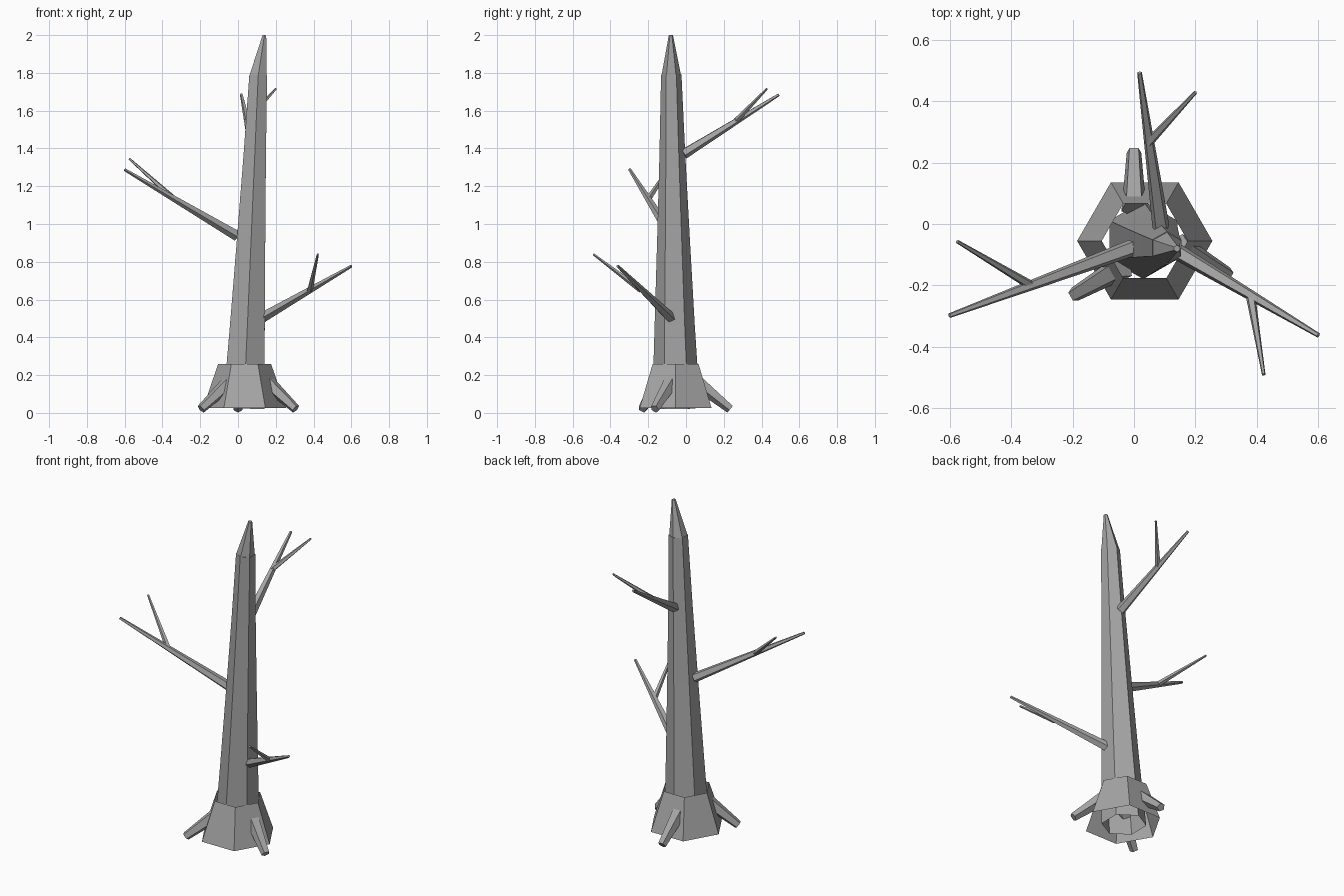
import bpy, bmesh, math
from mathutils import Vector

if "Cube" in bpy.data.objects:
    bpy.data.objects.remove(bpy.data.objects["Cube"])

bark = bpy.data.materials.new("grey bark")
bark.diffuse_color = (0.38, 0.38, 0.38, 1)
bark.use_nodes = True
bark.node_tree.nodes["Principled BSDF"].inputs["Base Color"].default_value = bark.diffuse_color


def make_object(name, bm):
    mesh = bpy.data.meshes.new(name)
    bm.to_mesh(mesh)
    bm.free()
    mesh.materials.append(bark)
    obj = bpy.data.objects.new(name, mesh)
    bpy.context.collection.objects.link(obj)


def tube(name, stations, sides, phase=0.0, cap_start=False, cap_end=True):
    """Faceted tube through (point, radius) stations; rings lie square to its axis."""
    bm = bmesh.new()
    pts = [Vector(p) for p, r in stations]
    axis = (pts[-1] - pts[0]).normalized()
    steep = axis.z > 0.9
    # u is horizontal, v points up (or along +y for the trunk)
    u = Vector((0, 1, 0)).cross(axis).normalized() if steep else axis.cross(Vector((0, 0, 1))).normalized()
    v = axis.cross(u) if steep else u.cross(axis)
    rings = []
    for p, (_, r) in zip(pts, stations):
        ring = []
        for i in range(sides):
            a = math.radians(phase) + 2 * math.pi * i / sides
            ring.append(bm.verts.new(p + r * (math.cos(a) * u + math.sin(a) * v)))
        rings.append(ring)
    for lo, hi in zip(rings, rings[1:]):
        for i in range(sides):
            j = (i + 1) % sides
            bm.faces.new((lo[i], lo[j], hi[j], hi[i]))
    if cap_start:
        bm.faces.new(rings[0][::-1])
    if cap_end:
        bm.faces.new(rings[-1])
    bmesh.ops.recalc_face_normals(bm, faces=bm.faces)
    make_object(name, bm)


# Leaning six-sided trunk, hollow at the bottom, with its broken pointed top
tube("trunk", [((0.03, -0.052, 0.025), 0.127), ((0.05, -0.06, 0.47), 0.106),
               ((0.069, -0.066, 0.91), 0.087), ((0.088, -0.072, 1.35), 0.069),
               ((0.107, -0.078, 1.79), 0.054)], 6, 30)
tube("broken_top", [((0.107, -0.078, 1.785), 0.052), ((0.14, -0.08, 2.0), 0.011)], 6, 30)

# Open flared collar around the foot
tube("root_flare", [((0.035, -0.055, 0.025), 0.22), ((0.035, -0.055, 0.26), 0.14)],
     6, 0, cap_end=False)

# Three roots, 120 degrees apart, each sloping down to the ground
for name, (x, y), angle in (("root_back", (0.0, 0.235), 90),
                            ("root_left", (-0.195, -0.23), 210),
                            ("root_right", (0.305, -0.165), 330)):
    a = math.radians(angle)
    start = (x - 0.185 * math.cos(a), y - 0.185 * math.sin(a), 0.172)
    tube(name, [(start, 0.043), ((x, y, 0.021), 0.025)], 5, -90, cap_start=True)

# Bare branches, each with one forked twig
branches = {
    "right": ((0.12, -0.078, 0.5), (0.6, -0.362, 0.777), (0.38, -0.238, 0.65), (0.422, -0.49, 0.84)),
    "left": ((-0.005, -0.077, 0.938), (-0.6, -0.298, 1.288), (-0.335, -0.2, 1.13), (-0.575, -0.057, 1.345)),
    "back": ((0.088, -0.012, 1.372), (0.018, 0.492, 1.685), (0.047, 0.265, 1.545), (0.2, 0.428, 1.715)),
}
for side, (root, tip, fork, twig_tip) in branches.items():
    tube("branch_" + side, [(root, 0.029), (tip, 0.008)], 5, -90, cap_start=True)
    tube("twig_" + side, [(fork, 0.016), (twig_tip, 0.006)], 5, -90, cap_start=True)
